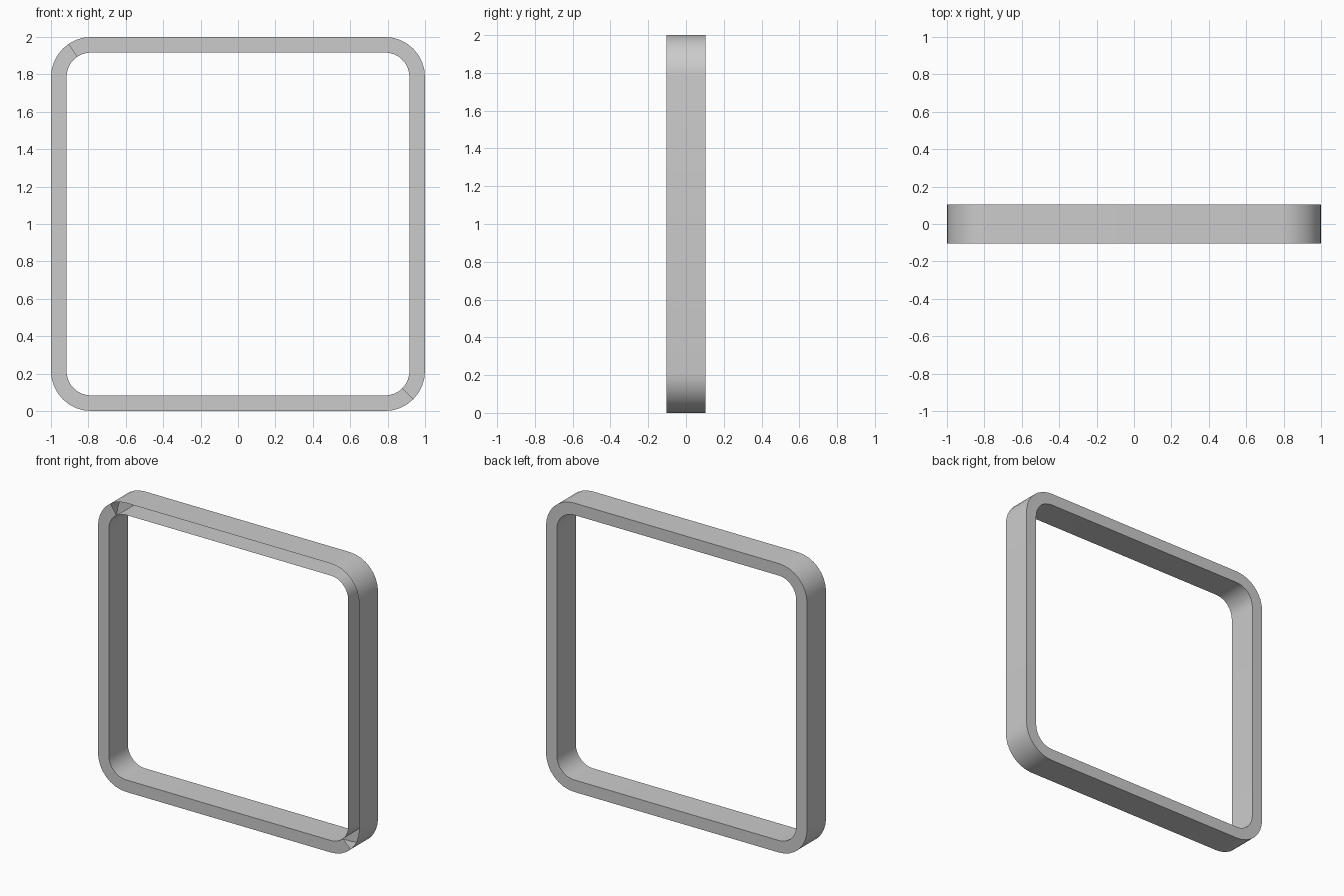
import bpy, bmesh
from math import radians, cos, sin

if "Cube" in bpy.data.objects:
    bpy.data.objects.remove(bpy.data.objects["Cube"])

R_OUT, R_IN, D = 0.215, 0.132, 0.104   # corner radii and half depth
C = 1 - R_OUT                          # corner centre offset
SEG = 8                                # segments per corner


def loop(bm, r, y):
    """Rounded square loop, counter-clockwise seen from the front."""
    verts = []
    for k, (sx, sz) in enumerate([(1, 1), (-1, 1), (-1, -1), (1, -1)]):
        for i in range(SEG + 1):
            a = radians(90 * k + 90 * i / SEG)
            verts.append(bm.verts.new((sx * C + r * cos(a), y, 1 + sz * C + r * sin(a))))
    return verts


bm = bmesh.new()
front_out, front_in = loop(bm, R_OUT, -D), loop(bm, R_IN, -D)
back_out, back_in = loop(bm, R_OUT, D), loop(bm, R_IN, D)
n = len(front_out)

# Front cover only runs from the upper left corner round to the lower right one;
# the other half is an open channel
cover_start = (SEG + 1) + 3
cover_end = 3 * (SEG + 1) + 4


def band(a, b, start=0, end=n):
    for i in range(start, end):
        j = (i + 1) % n
        bm.faces.new((a[i], a[j], b[j], b[i]))


band(back_out, front_out)                        # outer wall
band(front_in, back_in)                          # inner wall
band(back_in, back_out)                          # back wall
band(front_out, front_in, cover_start, cover_end)  # partial front cover
bmesh.ops.recalc_face_normals(bm, faces=bm.faces)

mesh = bpy.data.meshes.new("hollow_frame")
bm.to_mesh(mesh)
bm.free()
frame = bpy.data.objects.new("hollow_frame", mesh)
bpy.context.collection.objects.link(frame)
bpy.context.view_layer.objects.active = frame
frame.select_set(True)
bpy.ops.object.shade_smooth_by_angle(angle=radians(30))
